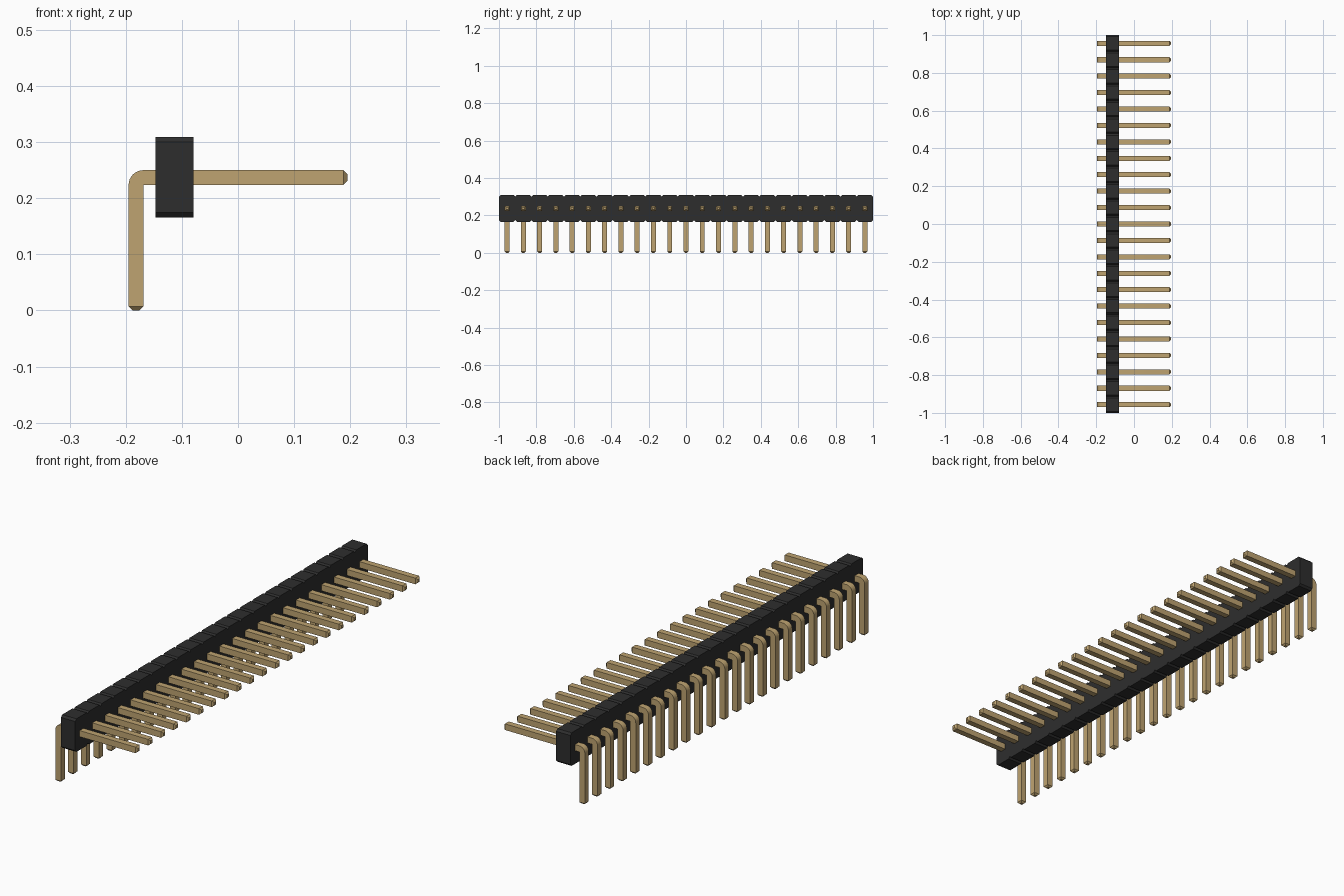
import bpy, bmesh, math

PINS = 23
PITCH = 2 / PINS
W = 0.0265            # pin thickness
TIP = 0.007           # tip chamfer
CX, CZ = -0.1685, 0.2235   # inner corner of the bend

cube = bpy.data.objects.get("Cube")
if cube:
    bpy.data.objects.remove(cube)


def material(name, rgb):
    m = bpy.data.materials.new(name)
    m.use_nodes = True
    m.diffuse_color = (*rgb, 1)
    m.node_tree.nodes["Principled BSDF"].inputs["Base Color"].default_value = (*rgb, 1)
    return m


def finish(bm, name, mat):
    bmesh.ops.recalc_face_normals(bm, faces=bm.faces)
    mesh = bpy.data.meshes.new(name)
    bm.to_mesh(mesh)
    bm.free()
    mesh.materials.append(mat)
    return mesh


def add(name, mesh):
    ob = bpy.data.objects.new(name, mesh)
    bpy.context.collection.objects.link(ob)
    return ob


black = material("black plastic", (0.027, 0.027, 0.027))
gold = material("gold metal", (0.52, 0.37, 0.165))

# Housing: notched outline pushed across the strip's thickness
X0, X1, Z0, Z1, CH = -0.147, -0.079, 0.166, 0.309, 0.0085
top, bottom = [], []
for i in range(PINS):
    y0 = -1 + i * PITCH
    y1 = y0 + PITCH
    for y, inset in ((y0, CH), (y0 + CH, 0), (y1 - CH, 0), (y1, CH)):
        if inset and i and y == y0:
            continue          # notch point shared with the previous segment
        top.append((y, Z1 - inset))
        bottom.append((y, Z0 + inset))
bm = bmesh.new()
rows = [[[bm.verts.new((x, y, z)) for y, z in line] for line in (top, bottom)] for x in (X0, X1)]
(bt, bb), (ft, fb) = rows
for k in range(len(top) - 1):
    for a, b in ((bt, bb), (ft, fb), (bt, ft), (bb, fb)):
        bm.faces.new((a[k], a[k + 1], b[k + 1], b[k]))
for k in (0, -1):
    bm.faces.new((bt[k], ft[k], fb[k], bb[k]))
add("housing", finish(bm, "housing", black))

# Pin: square rings swept along an L path, as (inner xz, outer xz, half width)
h = W / 2
left = CX - W
rings = [((CX - TIP, 0), (left + TIP, 0), h - TIP),
         ((CX, TIP), (left, TIP), h)]
for s in range(9):
    a = math.pi / 2 * s / 8
    rings.append(((CX, CZ), (CX - W * math.cos(a), CZ + W * math.sin(a)), h))
rings += [((0.195 - TIP, CZ), (0.195 - TIP, CZ + W), h),
          ((0.195, CZ + TIP), (0.195, CZ + W - TIP), h - TIP)]
bm = bmesh.new()
loops = []
for (ix, iz), (ox, oz), w in rings:
    loops.append([bm.verts.new(p) for p in
                  ((ix, -w, iz), (ix, w, iz), (ox, w, oz), (ox, -w, oz))])
for p, q in zip(loops, loops[1:]):
    for k in range(4):
        n = (k + 1) % 4
        bm.faces.new((p[k], p[n], q[n], q[k]))
bm.faces.new(loops[0])
bm.faces.new(loops[-1])
bmesh.ops.remove_doubles(bm, verts=bm.verts, dist=0.0001)
pin_mesh = finish(bm, "pin", gold)

# Row of identical pins
for i in range(PINS):
    pin = add(f"pin_{i + 1}", pin_mesh)
    pin.location.y = -1 + (i + 0.5) * PITCH
bpy.ops.object.select_all(action='DESELECT')
pin.select_set(True)
bpy.context.view_layer.objects.active = pin
bpy.ops.object.shade_smooth_by_angle(angle=math.radians(30))
